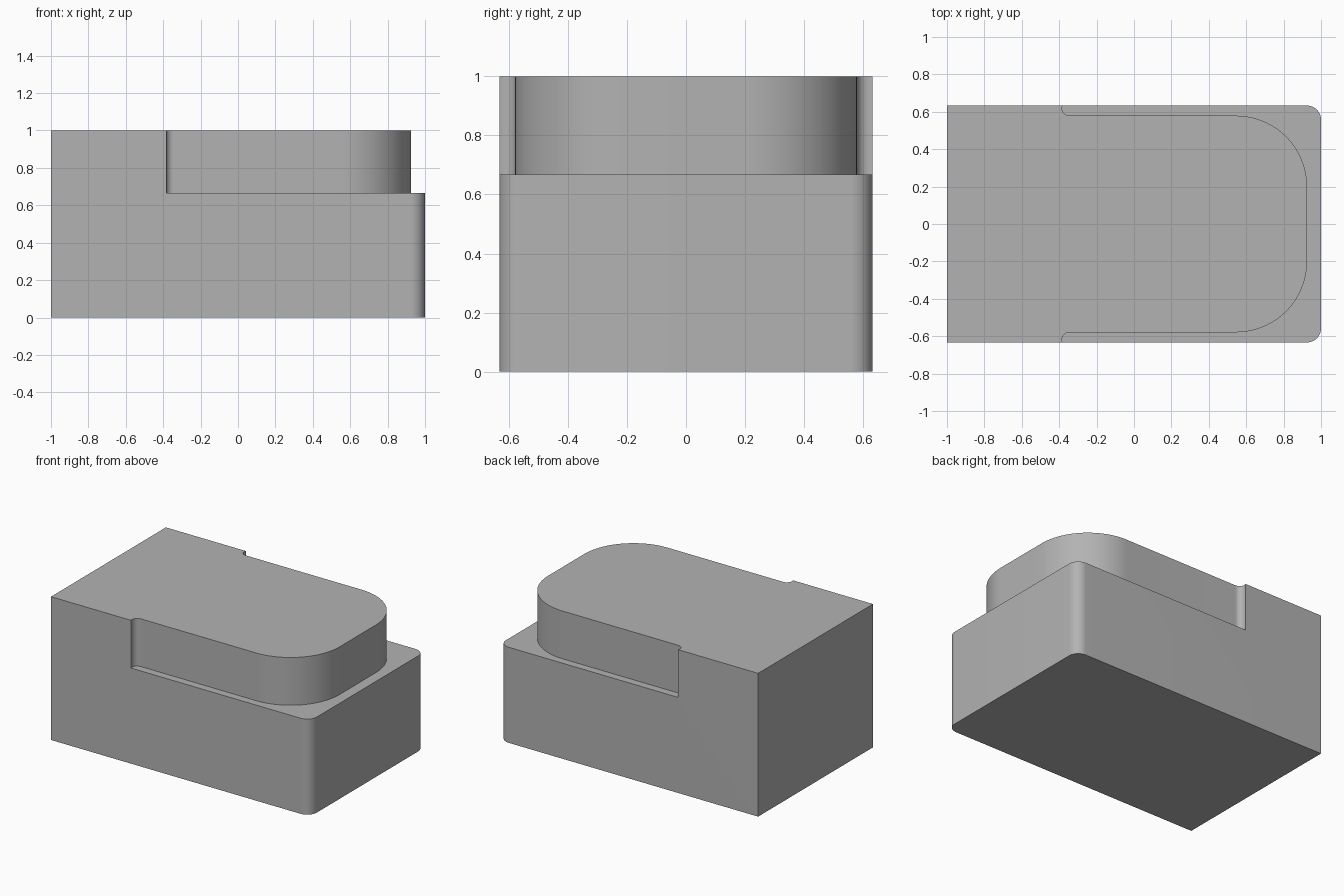
import bpy, bmesh
from math import sin, cos, radians

cube = bpy.data.objects.get("Cube")
if cube:
    bpy.data.objects.remove(cube, do_unlink=True)

HALF_W = 0.633
LEDGE_Z = 0.667

grey = bpy.data.materials.new("plain_grey")
grey.use_nodes = True
grey.diffuse_color = (0.45, 0.45, 0.45, 1)
grey.node_tree.nodes["Principled BSDF"].inputs["Base Color"].default_value = grey.diffuse_color


def arc(cx, cy, r, start, end, steps):
    angles = [radians(start + (end - start) * i / steps) for i in range(steps + 1)]
    return [(cx + r * cos(a), cy + r * sin(a)) for a in angles]


def mirrored(points):
    """Follow a front-half outline with its mirror image across y = 0."""
    return points + [(x, -y) for x, y in reversed(points)]


def extrude(name, outline, z0, z1):
    bm = bmesh.new()
    face = bm.faces.new([bm.verts.new((x, y, z0)) for x, y in outline])
    grown = bmesh.ops.extrude_face_region(bm, geom=[face])["geom"]
    top = [v for v in grown if isinstance(v, bmesh.types.BMVert)]
    bmesh.ops.translate(bm, verts=top, vec=(0, 0, z1 - z0))
    bmesh.ops.recalc_face_normals(bm, faces=bm.faces)
    mesh = bpy.data.meshes.new(name)
    bm.to_mesh(mesh)
    bm.free()
    mesh.materials.append(grey)
    obj = bpy.data.objects.new(name, mesh)
    bpy.context.collection.objects.link(obj)
    return obj


# Main block: square back end, small rounded corners on the +x end
corner = 0.075
block = extrude("stepped_block", mirrored(
    [(-1, -HALF_W)] + arc(1 - corner, -HALF_W + corner, corner, -90, 0, 12)), 0, 1)

# Cutter outside the raised part: small inner fillet, straight side, large nose radius
side_y = 0.579
fillet = 0.04
nose = 0.38
inner = (arc(-0.345, -side_y - fillet, fillet, 200, 90, 12)
         + arc(0.925 - nose, -side_y + nose, nose, -90, 0, 32))
start_x = inner[0][0]
outline = mirrored([(start_x, -0.8)] + inner) + [(1.2, 0.8), (1.2, -0.8)]
cutter = extrude("ledge_cutter", outline, LEDGE_Z, 1.2)
cutter.hide_render = True

# Cut the ledge into the block
mod = block.modifiers.new("ledge", "BOOLEAN")
mod.operation = "DIFFERENCE"
mod.solver = "EXACT"
mod.object = cutter
bpy.ops.object.select_all(action="DESELECT")
bpy.context.view_layer.objects.active = block
block.select_set(True)
bpy.ops.object.modifier_apply(modifier=mod.name)
bpy.data.objects.remove(cutter, do_unlink=True)

bpy.ops.object.shade_smooth_by_angle(angle=radians(30))
